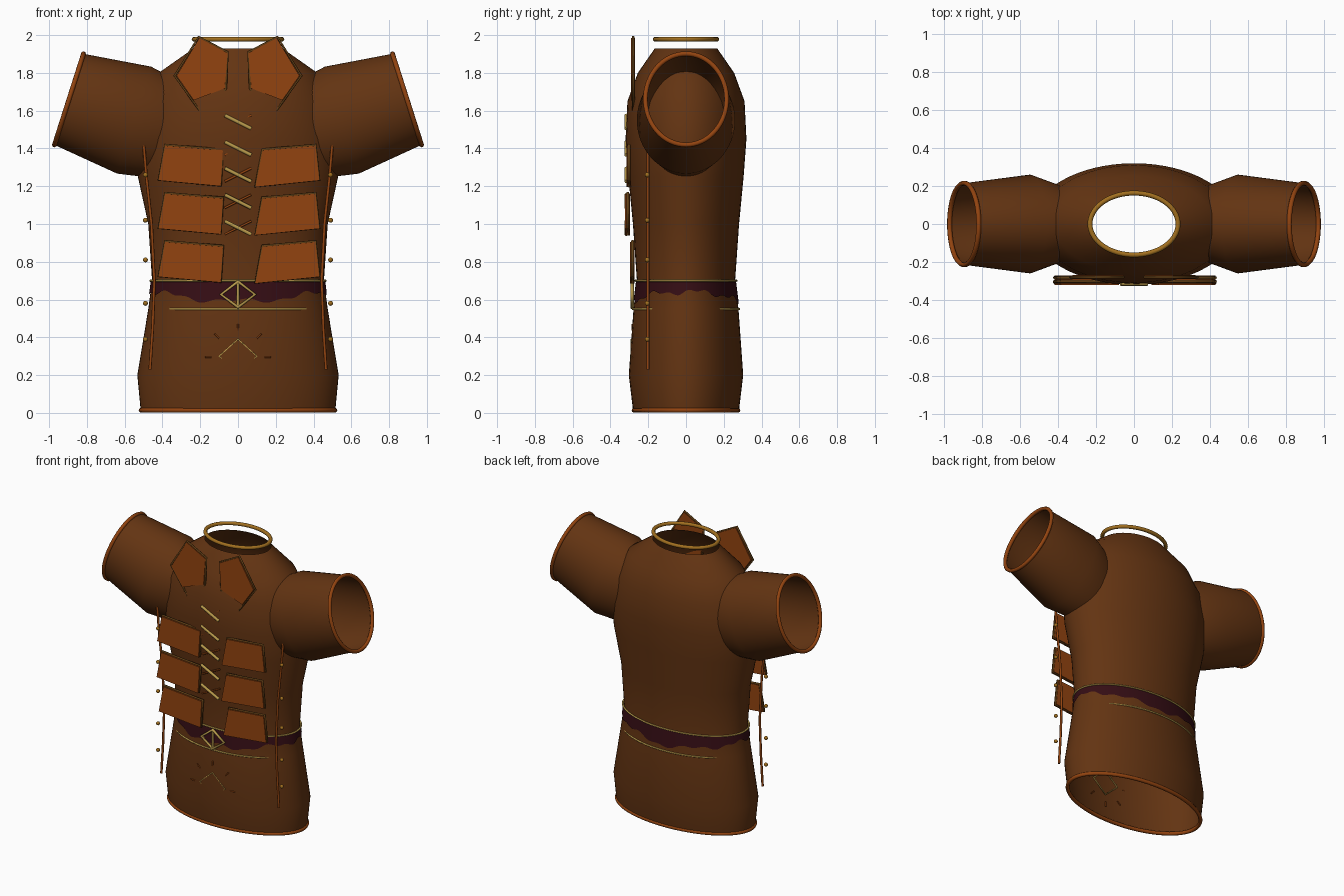
import bpy, bmesh, math
from mathutils import Vector

if "Cube" in bpy.data.objects:
    bpy.data.objects.remove(bpy.data.objects["Cube"])


def material(name, rgb):
    m = bpy.data.materials.new(name)
    m.diffuse_color = (*rgb, 1)
    m.use_nodes = True
    m.node_tree.nodes["Principled BSDF"].inputs["Base Color"].default_value = m.diffuse_color
    return m


LEATHER = material("dark brown leather", (0.125, 0.034, 0.006))
RUST = material("rust leather", (0.29, 0.057, 0.005))
BRONZE = material("dark bronze edging", (0.12, 0.05, 0.008))
GOLD = material("antique gold", (0.36, 0.16, 0.014))
PALE = material("pale gold", (0.48, 0.32, 0.07))
WINE = material("burgundy cloth", (0.035, 0.004, 0.007))


def finish(name, bm, mat, smooth=True):
    bmesh.ops.recalc_face_normals(bm, faces=bm.faces)
    me = bpy.data.meshes.new(name)
    bm.to_mesh(me)
    bm.free()
    for p in me.polygons:
        p.use_smooth = smooth
    me.materials.append(mat)
    ob = bpy.data.objects.new(name, me)
    bpy.context.collection.objects.link(ob)
    return ob


def loft(name, rings, mat):
    """Skin an open tube through closed rings of points."""
    bm = bmesh.new()
    vs = [[bm.verts.new(p) for p in r] for r in rings]
    n = len(vs[0])
    for a, b in zip(vs, vs[1:]):
        for i in range(n):
            j = (i + 1) % n
            bm.faces.new((a[i], a[j], b[j], b[i]))
    return finish(name, bm, mat)


def oval(c, u, v, n=64):
    """Ellipse around c with half axes u and v."""
    c, u, v = Vector(c), Vector(u), Vector(v)
    return [c + u * math.cos(t) + v * math.sin(t)
            for t in (2 * math.pi * i / n for i in range(n))]


def tubes(name, paths, r, mat, closed=False):
    """Round cord along each path."""
    cu = bpy.data.curves.new(name, 'CURVE')
    cu.dimensions = '3D'
    cu.bevel_depth = r
    cu.bevel_resolution = 2
    cu.use_fill_caps = True
    for path in paths:
        sp = cu.splines.new('POLY')
        sp.points.add(len(path) - 1)
        for p, q in zip(sp.points, path):
            p.co = (*q, 1)
        sp.use_cyclic_u = closed
    cu.materials.append(mat)
    ob = bpy.data.objects.new(name, cu)
    bpy.context.collection.objects.link(ob)
    bpy.ops.object.select_all(action='DESELECT')
    ob.select_set(True)
    bpy.context.view_layer.objects.active = ob
    bpy.ops.object.convert(target='MESH')


def plate(name, pts, y, t, mat):
    """Flat panel from an x,z outline, front face at y."""
    bm = bmesh.new()
    front = [bm.verts.new((x, y, z)) for x, z in pts]
    back = [bm.verts.new((x, y + t, z)) for x, z in pts]
    n = len(pts)
    bm.faces.new(front)
    bm.faces.new(back[::-1])
    for i in range(n):
        j = (i + 1) % n
        bm.faces.new((front[i], back[i], back[j], front[j]))
    finish(name, bm, mat, False)


# Torso: stacked ovals (height, half width, half depth), open at neck and hem
BODY = [(0.01, .515, .28), (.2, .533, .303), (.55, .475, .278), (.7, .455, .26),
        (1.0, .475, .281), (1.25, .53, .305), (1.45, .545, .32), (1.65, .50, .31),
        (1.8, .42, .255), (1.93, .235, .165)]
loft("torso", [oval((0, 0, z), (a, 0, 0), (0, b, 0)) for z, a, b in BODY], LEATHER)


def body_at(z):
    for (z0, a0, b0), (z1, a1, b1) in zip(BODY, BODY[1:]):
        if z0 <= z <= z1:
            f = (z - z0) / (z1 - z0)
            return a0 + (a1 - a0) * f, b0 + (b1 - b0) * f


tubes("hem_trim", [oval((0, 0, .014), (.513, 0, 0), (0, .275, 0))], .013, RUST, True)
tubes("neck_ring", [oval((0, 0, 1.978), (.232, 0, 0), (0, .163, 0))], .013, GOLD, True)

# Sleeves with cuffs
for s, side in ((-1, "left"), (1, "right")):
    up = Vector((-s * .304, 0, .953))
    rings = [((s * .36, 0, 1.49), .26, .19), ((s * .55, 0, 1.55), .297, .26),
             ((s * .895, 0, 1.66), .253, .215)]
    loft(side + "_sleeve", [oval(c, up * r, (0, ry, 0)) for c, r, ry in rings], LEATHER)
    c, r, ry = rings[-1]
    tubes(side + "_cuff", [oval(c, up * r, (0, ry, 0))], .013, RUST, True)

# Belt: hugs the torso, with a ragged lower edge
rows = []
for k in range(5):
    row = []
    for i in range(128):
        t = 2 * math.pi * i / 128
        low = .64 - .05 * abs(math.sin(t)) ** 3 + .011 * math.sin(7 * t) + .008 * math.sin(17 * t + 1)
        z = .7 + (low - .7) * k / 4
        a, b = body_at(z)
        row.append((a * 1.014 * math.cos(t), b * 1.018 * math.sin(t), z))
    rows.append(row)
loft("belt", rows, WINE)
tubes("belt_top_trim", [oval((0, 0, .70), (.464, 0, 0), (0, .268, 0))], .006, PALE, True)
tubes("belt_bottom_trim", [oval((0, 0, .55), (.46, 0, 0), (0, .281, 0))], .006, PALE, True)


def diamond(cz, w, h, y):
    return [(0, y, cz + h), (w, y, cz), (0, y, cz - h), (-w, y, cz)]


# Buckle
tubes("buckle_frame", [diamond(.627, .09, .068, -.285)], .01, PALE, True)
tubes("buckle_bar", [[(0, -.285, .56), (0, -.285, .69)]], .008, PALE)

# Sunburst ornament under the buckle, its lower half sinking into the torso
tubes("ornament_diamond", [diamond(.30, .10, .09, -.288)], .005, PALE, True)
rays = []
for k in range(8):
    c, s = math.cos(k * math.pi / 4), math.sin(k * math.pi / 4)
    rays.append([(r * c, -.285, .295 + r * s) for r in (.14, .175)])
tubes("ornament_rays", rays, .004, RUST)

# Front lacing: bright cords over darker crossing cords
zs = [.98 + .14 * i for i in range(5)]
tubes("front_laces", [[(-.07, -.316, z + .035), (.07, -.316, z - .035)] for z in zs], .01, PALE)
tubes("under_laces", [[(-.07, -.307, z - .035), (.07, -.307, z + .035)] for z in zs], .006, RUST)

# Chest plates with edging, three rows each side
LEFT = [(-.385, .105), (-.08, .08), (-.092, -.11), (-.42, -.08)]
RIGHT = [(.13, .08), (.41, .105), (.43, -.08), (.092, -.115)]
for row, (cz, y) in enumerate(((1.31, -.316), (1.055, -.322), (.8, -.297))):
    for side, shape in (("left", LEFT), ("right", RIGHT)):
        pts = [(x, cz + z) for x, z in shape]
        name = "%s_chest_plate_%d" % (side, row + 1)
        plate(name, pts, y, .025, RUST)
        edge = [(x, y + .014, z + .004) for x, z in pts]
        tubes(name + "_edging", [edge], .008, BRONZE, True)

# Collar flaps with edging
for s, side in ((-1, "left"), (1, "right")):
    flap = [(.205, 1.985), (.055, 1.905), (.07, 1.718), (.235, 1.655), (.325, 1.785)]
    plate(side + "_collar_flap", [(s * x, z) for x, z in flap], -.29, .02, RUST)
    rim = [(.208, 1.99), (.055, 1.91), (.065, 1.71), (.2, 1.595), (.335, 1.785)]
    tubes(side + "_collar_edging", [[(s * x, -.28, z) for x, z in rim]], .007, BRONZE, True)

    # Side seam cord and studs
    seam = [(.5, 1.43), (.485, 1.25), (.458, 1.0), (.443, .7), (.452, .45), (.466, .23)]
    tubes(side + "_seam_cord", [[(s * x, -.202, z) for x, z in seam]], .008, RUST)
    bm = bmesh.new()
    for z in (.39, .58, .81, 1.02, 1.26):
        new = bmesh.ops.create_uvsphere(bm, u_segments=12, v_segments=8, radius=.013)
        bmesh.ops.translate(bm, verts=new["verts"], vec=(s * .49, -.205, z))
    finish(side + "_studs", bm, GOLD)
